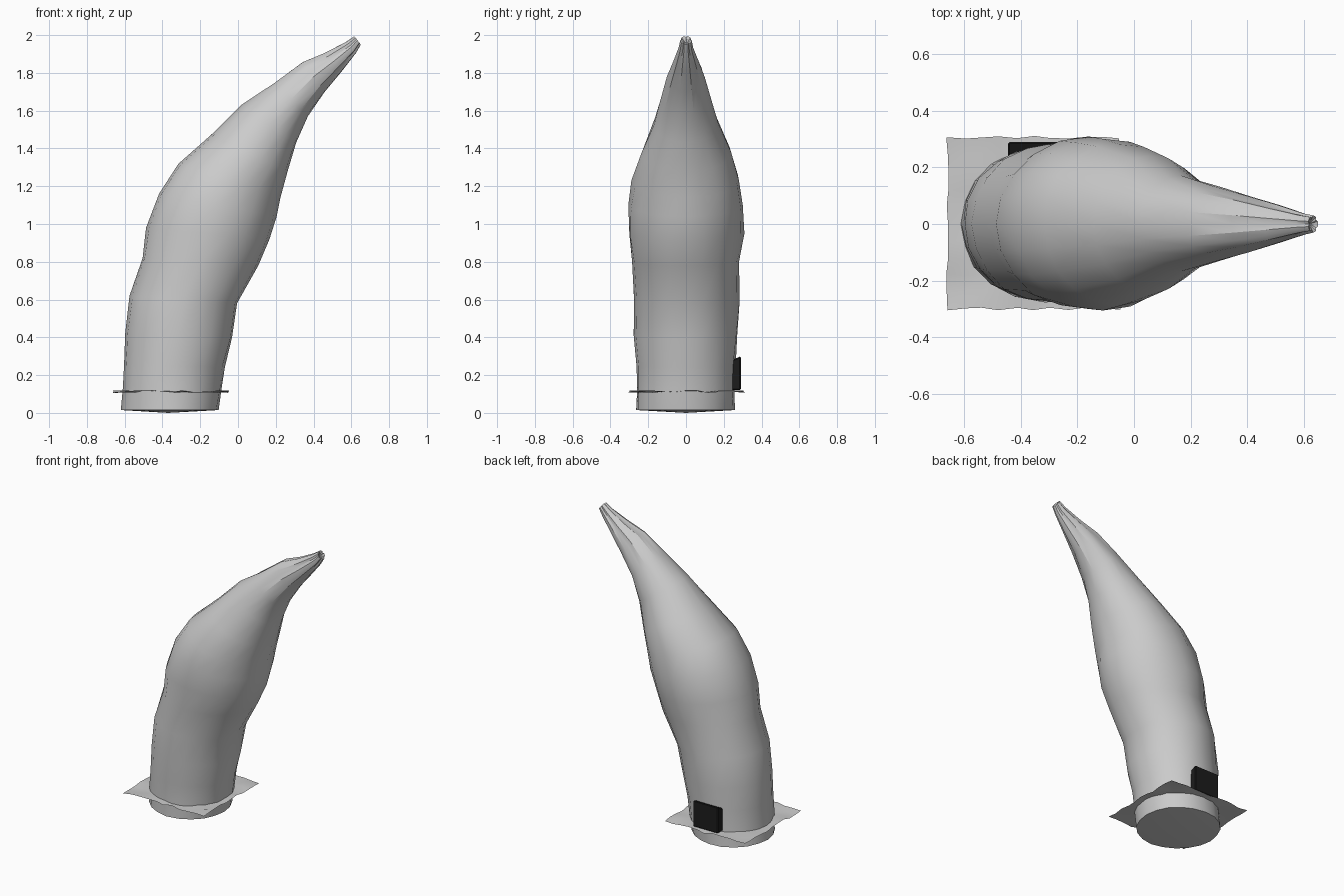
import bpy, bmesh, math, random
from mathutils import Vector

random.seed(4)
cube = bpy.data.objects.get("Cube")
if cube:
    bpy.data.objects.remove(cube)


def material(name, rgb):
    m = bpy.data.materials.new(name)
    m.use_nodes = True
    m.diffuse_color = (*rgb, 1)
    m.node_tree.nodes["Principled BSDF"].inputs["Base Color"].default_value = (*rgb, 1)
    return m


def finish(bm, name, mat, smooth=None):
    bmesh.ops.recalc_face_normals(bm, faces=bm.faces)
    me = bpy.data.meshes.new(name)
    bm.to_mesh(me)
    bm.free()
    me.materials.append(mat)
    ob = bpy.data.objects.new(name, me)
    bpy.context.collection.objects.link(ob)
    if smooth:
        bpy.ops.object.select_all(action='DESELECT')
        ob.select_set(True)
        bpy.context.view_layer.objects.active = ob
        bpy.ops.object.shade_smooth_by_angle(angle=smooth)
    return ob


grey = material("soft grey", (0.6, 0.6, 0.6))
black = material("black", (0.012, 0.012, 0.012))

# Bent tapering body: left x, left z, right x, right z, half depth per ring
sections = [
    (-.62, .015, -.10, .015, .26), (-.61, .13, -.085, .13, .26),
    (-.605, .26, -.07, .24, .265), (-.60, .42, -.03, .40, .275),
    (-.575, .62, .0, .58, .28), (-.51, .82, .11, .78, .285),
    (-.49, .98, .17, .92, .305), (-.42, 1.16, .20, 1.04, .305),
    (-.32, 1.32, .22, 1.14, .285), (-.14, 1.47, .26, 1.28, .24),
    (.02, 1.63, .31, 1.43, .17), (.19, 1.75, .37, 1.57, .135),
    (.34, 1.86, .46, 1.70, .10), (.46, 1.91, .55, 1.81, .068),
    (.57, 1.965, .625, 1.905, .038), (.615, 1.995, .65, 1.95, .03)]
SIDES = 20
bm = bmesh.new()
rings = []
for i, (lx, lz, rx, rz, depth) in enumerate(sections):
    left, right = Vector((lx, 0, lz)), Vector((rx, 0, rz))
    mid, half = (left + right) / 2, (right - left) / 2
    ring = []
    for k in range(SIDES):
        a = 2 * math.pi * k / SIDES
        # Gathered pleats grow toward the tip
        pleat = max(0, i - 10) * 0.045
        r = 1 - (pleat if k % 4 == 2 else 0) + random.uniform(-.018, .018)
        ring.append(bm.verts.new(mid + half * math.cos(a) * r
                                 + Vector((0, depth * math.sin(a) * r, 0))))
    rings.append(ring)
for lower, upper in zip(rings, rings[1:]):
    for k in range(SIDES):
        n = (k + 1) % SIDES
        bm.faces.new((lower[k], lower[n], upper[n], upper[k]))
# Shallow bulge under the base and a pinched tip
for ring, centre in ((rings[0], (-.37, 0, 0)), (rings[-1], (.62, 0, 1.96))):
    c = bm.verts.new(centre)
    for k in range(SIDES):
        bm.faces.new((ring[k], ring[(k + 1) % SIDES], c))
finish(bm, "bent_body", grey, math.radians(30))

# Thin rumpled square sheet around the base
bm = bmesh.new()
bmesh.ops.create_grid(bm, x_segments=10, y_segments=10, size=.303)
for v in bm.verts:
    v.co += Vector((-.355 + random.uniform(-.005, .005),
                    .003 + random.uniform(-.005, .005),
                    .113 + random.uniform(-.007, .007)))
finish(bm, "base_sheet", grey, math.radians(30))

# Small dark block on the back
bm = bmesh.new()
bmesh.ops.create_cube(bm, size=1)
for v in bm.verts:
    v.co = Vector((-.35 + v.co.x * .19, .262 + v.co.y * .056, .21 + v.co.z * .18))
    if v.co.z > .21 and v.co.y < .262:
        v.co.z -= .025
bmesh.ops.bevel(bm, geom=bm.edges[:], offset=.006, segments=1, affect='EDGES')
finish(bm, "back_block", black)
